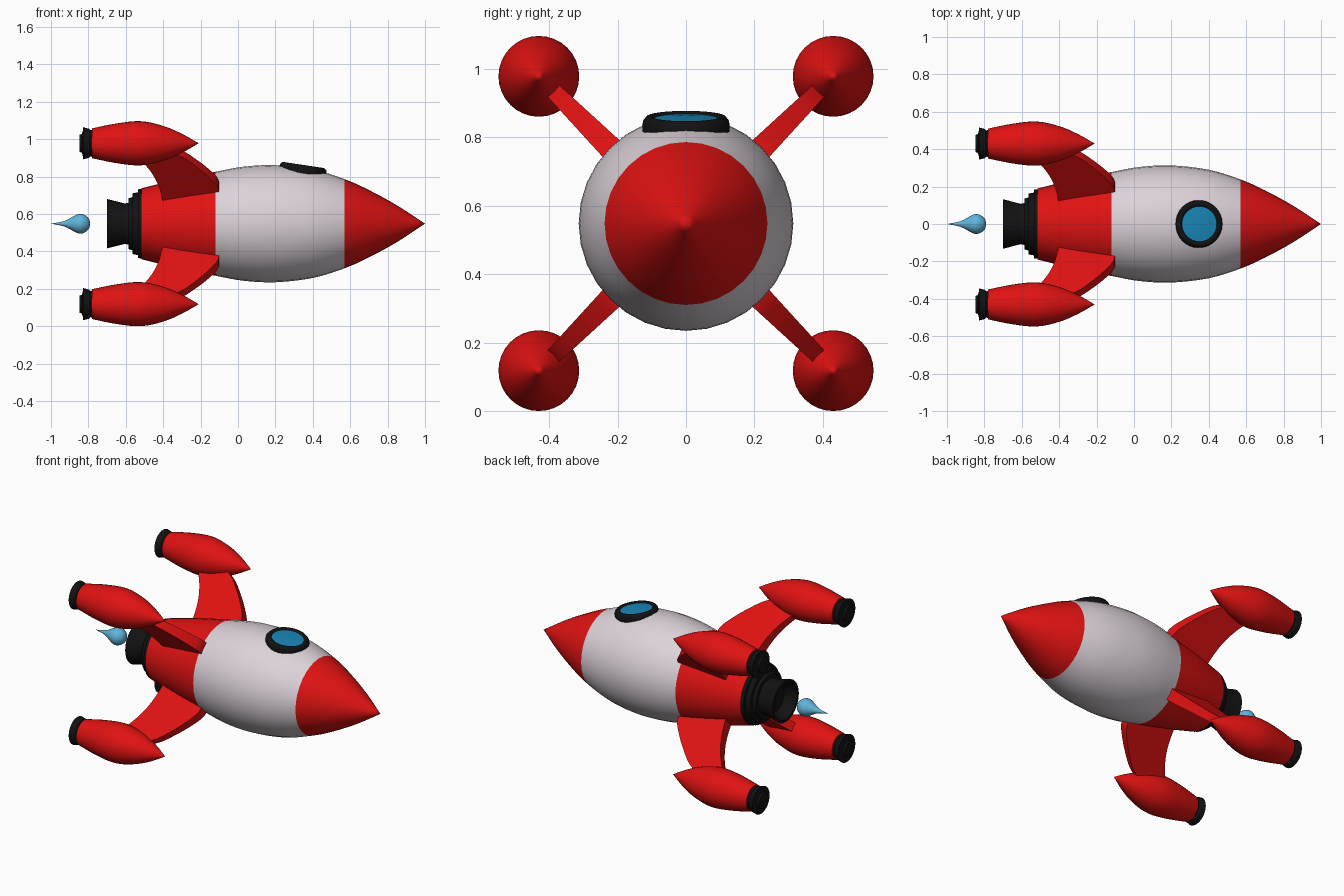
import bpy, bmesh, math
from mathutils import Vector, Matrix

if "Cube" in bpy.data.objects:
    bpy.data.objects.remove(bpy.data.objects["Cube"])

AXIS_Z = 0.548
SEG = 32


def material(name, rgb):
    m = bpy.data.materials.new(name)
    m.diffuse_color = (*rgb, 1)
    m.use_nodes = True
    m.node_tree.nodes["Principled BSDF"].inputs["Base Color"].default_value = m.diffuse_color
    return m


RED = material("red", (0.75, 0.006, 0.006))
WHITE = material("white", (0.72, 0.65, 0.70))
BLACK = material("black", (0.006, 0.006, 0.006))
BLUE = material("window_blue", (0.01, 0.24, 0.48))
FLAME = material("flame_blue", (0.12, 0.46, 0.70))


def finish(name, bm, mat, matrix, angle):
    bmesh.ops.remove_doubles(bm, verts=bm.verts, dist=1e-5)
    bmesh.ops.recalc_face_normals(bm, faces=bm.faces)
    bm.transform(matrix)
    me = bpy.data.meshes.new(name)
    bm.to_mesh(me)
    bm.free()
    me.materials.append(mat)
    ob = bpy.data.objects.new(name, me)
    bpy.context.collection.objects.link(ob)
    bpy.ops.object.select_all(action='DESELECT')
    ob.select_set(True)
    bpy.context.view_layer.objects.active = ob
    bpy.ops.object.shade_smooth_by_angle(angle=math.radians(angle))
    return ob


def lathe(name, profile, mat, matrix, angle=30):
    """Revolve (x, radius) points around the x axis."""
    bm = bmesh.new()
    rings = []
    for x, r in profile:
        rings.append([bm.verts.new((x, r * math.cos(2 * math.pi * i / SEG),
                                    r * math.sin(2 * math.pi * i / SEG)))
                      for i in range(SEG)])
    for a, b in zip(rings, rings[1:]):
        for i in range(SEG):
            j = (i + 1) % SEG
            bm.faces.new((a[i], a[j], b[j], b[i]))
    return finish(name, bm, mat, matrix, angle)


def smooth(pts, n=4):
    """Catmull-Rom curve through the points, n steps per span."""
    p = [Vector(q) for q in pts]
    p = [2 * p[0] - p[1]] + p + [2 * p[-1] - p[-2]]
    out = []
    for a, b, c, d in zip(p, p[1:], p[2:], p[3:]):
        for k in range(n):
            t = k / n
            out.append(0.5 * (2 * b + (c - a) * t + (2 * a - 5 * b + 4 * c - d) * t * t
                              + (3 * b - a - 3 * c + d) * t ** 3))
    out.append(p[-2])
    return [(q.x, max(q.y, 0)) for q in out]


CENTRE = Matrix.Translation((0, 0, AXIS_Z))

# Hull: one smooth profile cut into nose, cabin and tail
hull = smooth([(1, 0), (0.85, 0.098), (0.7, 0.18), (0.57, 0.238), (0.4, 0.290), (0.2, 0.313),
               (0.03, 0.305), (-0.12, 0.278), (-0.32, 0.238), (-0.515, 0.190)])
lathe("nose_cone", hull[:13], RED, CENTRE)
lathe("cabin", hull[12:29], WHITE, CENTRE)
lathe("tail_section", hull[28:] + [(-0.515, 0)], RED, CENTRE)

# Stepped main engine with a hollow bell
lathe("main_nozzle", [(-0.51, 0.186), (-0.535, 0.184), (-0.535, 0.168), (-0.565, 0.162),
                      (-0.565, 0.142), (-0.585, 0.136), (-0.585, 0.112), (-0.605, 0.108),
                      (-0.70, 0.132), (-0.70, 0.115), (-0.63, 0.085), (-0.63, 0)],
      BLACK, CENTRE)

# Teardrop exhaust flame
lathe("flame", smooth([(-0.79, 0), (-0.797, 0.027), (-0.82, 0.047), (-0.85, 0.053),
                       (-0.885, 0.037), (-0.93, 0.014), (-1, 0)], 3), FLAME, CENTRE, 50)

# Porthole on top, tilted to follow the hull
port = (Matrix.Translation((0.35, 0, AXIS_Z + 0.309))
        @ Matrix.Rotation(math.radians(-81.5), 4, 'Y'))
lathe("window_frame", [(-0.02, 0.090), (0, 0.096), (0.005, 0.103), (0.003, 0.116),
                       (-0.008, 0.125), (-0.020, 0.127), (-0.045, 0.127)], BLACK, port, 50)
lathe("window_glass", [(-0.012, 0.098), (-0.003, 0.094), (0.001, 0.05), (0.002, 0)],
      BLUE, port)

# Four booster pods on curved fins
pod = smooth([(-0.21, 0), (-0.30, 0.051), (-0.40, 0.093), (-0.52, 0.118),
              (-0.65, 0.106), (-0.78, 0.080)]) + [(-0.78, 0)]
pod_nozzle = [(-0.775, 0.074), (-0.79, 0.070), (-0.797, 0.078), (-0.828, 0.086),
              (-0.828, 0.074), (-0.835, 0.050), (-0.847, 0.046), (-0.847, 0)]
leading = smooth([(-0.105, 0.20), (-0.105, 0.30), (-0.155, 0.38), (-0.22, 0.455),
                  (-0.30, 0.53), (-0.40, 0.58)])
trailing = smooth([(-0.40, 0.15), (-0.405, 0.22), (-0.425, 0.32), (-0.455, 0.40),
                   (-0.495, 0.47), (-0.56, 0.56)])


def fin(name, matrix):
    bm = bmesh.new()
    rows = []
    for (x0, r0), (x1, r1) in zip(leading, trailing):
        row = []
        for x, r, s in ((x0, r0, -1), (x0, r0, 1), (x1, r1, 1), (x1, r1, -1)):
            half = 0.036 - 0.045 * (r - 0.28)
            row.append(bm.verts.new((x, s * half, r)))
        rows.append(row)
    for a, b in zip(rows, rows[1:]):
        for i in range(4):
            j = (i + 1) % 4
            bm.faces.new((a[i], a[j], b[j], b[i]))
    bm.faces.new(rows[0])
    bm.faces.new(rows[-1])
    finish(name, bm, RED, matrix, 30)


for side, deg in (("upper_front", 45), ("lower_front", 135),
                  ("lower_back", 225), ("upper_back", 315)):
    spin = CENTRE @ Matrix.Rotation(math.radians(deg), 4, 'X')
    out = spin @ Matrix.Translation((0, 0, 0.43 * math.sqrt(2)))
    fin("fin_" + side, spin)
    lathe("booster_" + side, pod, RED, out)
    lathe("booster_nozzle_" + side, pod_nozzle, BLACK, out)
